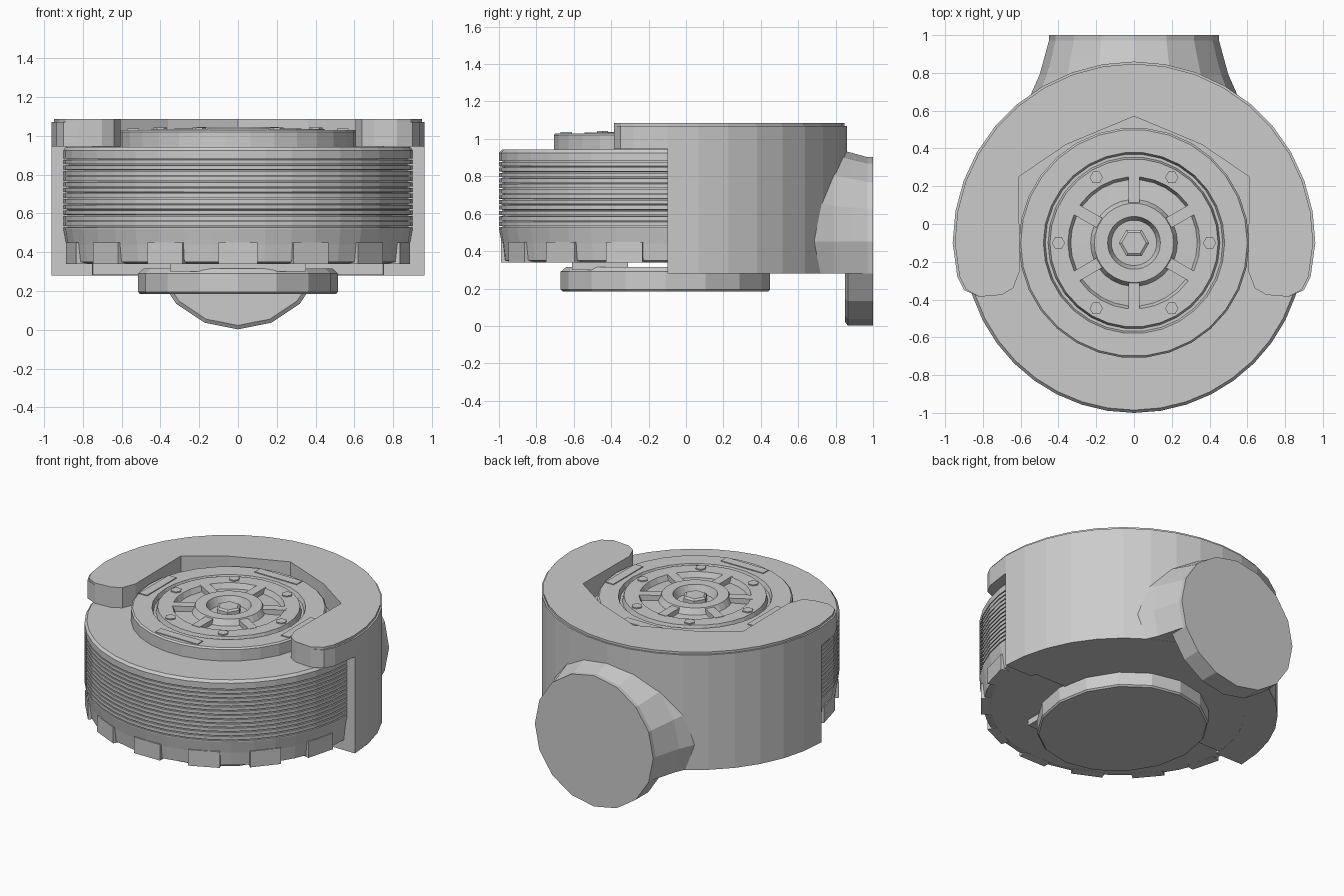
import bpy, bmesh, math
from mathutils import Matrix, Vector

if "Cube" in bpy.data.objects:
    bpy.data.objects.remove(bpy.data.objects["Cube"])

CY = -0.1  # y of the main vertical axis


def finish(name, bm):
    bmesh.ops.recalc_face_normals(bm, faces=bm.faces[:])
    me = bpy.data.meshes.new(name)
    bm.to_mesh(me)
    bm.free()
    ob = bpy.data.objects.new(name, me)
    bpy.context.collection.objects.link(ob)
    return ob


def lathe(name, profile, sides, matrix, phase=0.0, clip_z=None):
    """Spin (radius, height) points about z, cap the ends, then place."""
    bm = bmesh.new()
    rings = []
    for r, h in profile:
        rings.append([bm.verts.new((r * math.cos(a), r * math.sin(a), h))
                      for a in (phase + 2 * math.pi * i / sides for i in range(sides))])
    for lo, hi in zip(rings, rings[1:]):
        for i in range(sides):
            j = (i + 1) % sides
            bm.faces.new((lo[i], lo[j], hi[j], hi[i]))
    bm.faces.new(rings[0])
    bm.faces.new(rings[-1])
    bm.transform(matrix)
    if clip_z is not None:
        bmesh.ops.bisect_plane(bm, geom=bm.verts[:] + bm.edges[:] + bm.faces[:],
                               plane_co=(0, 0, clip_z), plane_no=(0, 0, 1), clear_inner=True)
        bmesh.ops.holes_fill(bm, edges=[e for e in bm.edges if e.is_boundary])
    return finish(name, bm)


def extrude(name, outline, z0, z1):
    """Upright prism from a plan outline."""
    bm = bmesh.new()
    face = bm.faces.new([bm.verts.new((x, y, z0)) for x, y in outline])
    out = bmesh.ops.extrude_face_region(bm, geom=[face])
    bmesh.ops.translate(bm, vec=(0, 0, z1 - z0),
                        verts=[g for g in out["geom"] if isinstance(g, bmesh.types.BMVert)])
    return finish(name, bm)


def arc(r, a0, a1, n, c=(0, CY)):
    return [(c[0] + r * math.cos(math.radians(a0 + (a1 - a0) * i / n)),
             c[1] + r * math.sin(math.radians(a0 + (a1 - a0) * i / n))) for i in range(n + 1)]


def box(name, centre, size, angle=0.0):
    bm = bmesh.new()
    bmesh.ops.create_cube(bm, size=1, matrix=Matrix.LocRotScale(
        Vector(centre), Matrix.Rotation(angle, 3, "Z"), Vector(size)))
    return finish(name, bm)


axis = Matrix.Translation((0, CY, 0))

# Ribbed drum with thin grooves and a slightly tapered lower skirt
drum = [(0.83, 0.34), (0.875, 0.35), (0.885, 0.44), (0.9, 0.52)]
for i in range(13):
    z = 0.528 + i * 0.029
    drum += [(0.9, z), (0.88, z + 0.001), (0.88, z + 0.006), (0.9, z + 0.007)]
drum += [(0.9, 0.925), (0.885, 0.942)]
lathe("ribbed_drum", drum, 40, axis)

# Low pads around the lower skirt
for deg in range(-165, 0, 25):
    a = math.radians(deg)
    box("skirt_pad", (0.86 * math.cos(a), CY + 0.86 * math.sin(a), 0.395),
        (0.06, 0.2, 0.11), a)

# Rear housing: half-round wall and floor
extrude("housing_wall", arc(0.96, 0, 180, 18) + arc(0.75, 180, 0, 18), 0.28, 0.945)
extrude("housing_floor", arc(0.94, 2, 178, 18), 0.282, 0.36)

# U-shaped top cap: half outline mirrored, faceted opening, rounded arm ends
half = [(0, 0.57), (0.36, 0.42), (0.61, 0.25), (0.605, -0.25), (0.64, -0.34)]
half += [(0.7, -0.375), (0.82, -0.385), (0.9, -0.35), (0.935, -0.28)]
half += arc(0.96, 0, 80, 8)
back = (0, CY + 0.96)
cap = half + [back] + [(-x, y) for x, y in reversed(half[1:])]
extrude("housing_cap", cap, 0.945, 1.07)
extrude("cap_top", [(x * 0.988, CY + (y - CY) * 0.988) if math.hypot(x, y - CY) > 0.9
                    else (x, y) for x, y in cap], 1.07, 1.085)

# Rear port: round flange facing back, flared into the housing
port = Matrix.Translation((0, 0, 0.452)) @ Matrix.Rotation(-math.pi / 2, 4, "X")
lathe("port_flange", [(0.43, 0.85), (0.45, 0.865), (0.45, 1.0)], 16, port, math.pi / 2)
lathe("port_flare", [(0.57, 0.62), (0.54, 0.7), (0.5, 0.79), (0.475, 0.88), (0.445, 0.99)],
      16, port, math.pi / 2, clip_z=0.281)

# Stepped top dial with concentric grooves and a sunken centre
lathe("top_dial", [(0.61, 0.93), (0.61, 1.02), (0.6, 1.03), (0.48, 1.03), (0.47, 1.0),
                   (0.455, 1.0), (0.445, 1.035), (0.35, 1.035), (0.335, 1.0),
                   (0.23, 1.005), (0.21, 1.045), (0.14, 1.045), (0.12, 0.99)], 30, axis)
lathe("centre_bolt", [(0.08, 0.98), (0.08, 1.03), (0.065, 1.04)], 6, axis)

# Radial spokes, bolts and tabs repeated around the dial
for i in range(6):
    a = math.radians(30 + 60 * i)
    c, s = math.cos(a), math.sin(a)
    box("dial_spoke", (0.28 * c, CY + 0.28 * s, 1.015), (0.16, 0.06, 0.045), a)
    b = a + math.pi / 6
    lathe("dial_bolt", [(0.035, 1.03), (0.035, 1.043)], 6,
          Matrix.Translation((0.4 * math.cos(b), CY + 0.4 * math.sin(b), 0)))
for i in range(4):
    a = math.pi / 2 * i
    box("dial_tab", (0.54 * math.cos(a), CY + 0.54 * math.sin(a), 1.023),
        (0.06, 0.32, 0.026), a)

# Foot disc under the drum, with its front support
lathe("foot_disc", [(0.55, 0.185), (0.56, 0.195), (0.56, 0.29), (0.53, 0.315)], 16,
      Matrix.Translation((0, CY - 0.01, 0)) @ Matrix.Diagonal((0.92, 1, 1, 1)))
box("foot_support", (0, -0.46, 0.325), (0.7, 0.3, 0.05))
